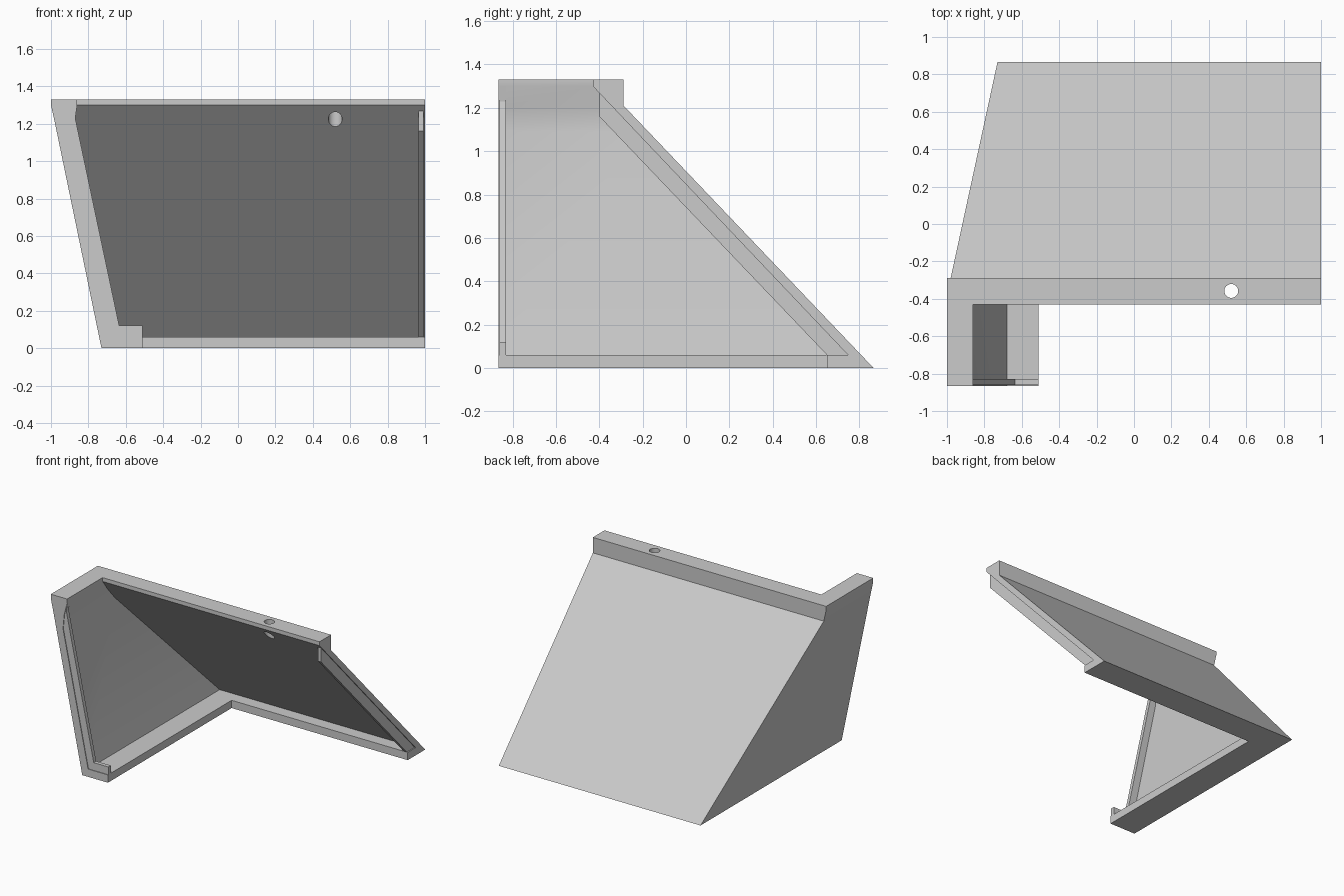
import bpy, bmesh
from mathutils import Matrix

cube = bpy.data.objects.get("Cube")
if cube:
    bpy.data.objects.remove(cube, do_unlink=True)

grey = bpy.data.materials.new("light grey")
grey.use_nodes = True
colour = (0.6, 0.6, 0.6, 1)
grey.diffuse_color = colour
grey.node_tree.nodes["Principled BSDF"].inputs["Base Color"].default_value = colour


def finish(name, bm):
    bmesh.ops.recalc_face_normals(bm, faces=bm.faces)
    mesh = bpy.data.meshes.new(name)
    bm.to_mesh(mesh)
    bm.free()
    mesh.materials.append(grey)
    obj = bpy.data.objects.new(name, mesh)
    bpy.context.collection.objects.link(obj)
    return obj


def loft(name, sections):
    """Join matching closed sections and cap both ends."""
    bm = bmesh.new()
    rings = [[bm.verts.new(p) for p in s] for s in sections]
    n = len(rings[0])
    for a, b in zip(rings, rings[1:]):
        for i in range(n):
            j = (i + 1) % n
            bm.faces.new((a[i], a[j], b[j], b[i]))
    bm.faces.new(rings[0])
    bm.faces.new(rings[-1])
    return finish(name, bm)


# Mitred corner shell: side wall x, back panel y, shared height z
profile = [
    (-0.73, 0.865, 0), (-0.98, -0.288, 1.21), (-1, -0.288, 1.30),
    (-1, -0.288, 1.33), (-0.86, -0.43, 1.33), (-0.86, -0.43, 1.30),
    (-0.885, -0.335, 1.20), (-0.895, -0.231, 1.09), (-0.68, 0.747, 0.06),
    (-0.51, 0.65, 0.06), (-0.51, 0.65, 0),
]
shell = loft("corner_shell", [
    [(1, y, z) for x, y, z in profile],
    [(x, y, z) for x, y, z in profile],
    [(x, -0.865, z) for x, y, z in profile],
])

# Round hole through the top rail
bm = bmesh.new()
bmesh.ops.create_cone(bm, cap_ends=True, segments=32, radius1=0.037, radius2=0.037,
                      depth=0.5, matrix=Matrix.Translation((0.52, -0.358, 1.25)))
cutter = finish("hole_cutter", bm)
cutter.hide_render = True
cut = shell.modifiers.new("hole", 'BOOLEAN')
cut.object = cutter
cut.operation = 'DIFFERENCE'
cut.solver = 'EXACT'
bpy.context.view_layer.objects.active = shell
shell.select_set(True)
bpy.ops.object.modifier_apply(modifier=cut.name)
bpy.data.objects.remove(cutter, do_unlink=True)
bpy.ops.object.shade_smooth_by_angle()

# Rib stiffening the open end of the back panel
rib = [(-0.40, 1.27), (-0.40, 1.16), (0.65, 0.06), (0.66, 0.04), (0.79, 0.04), (-0.36, 1.25)]
loft("end_rib", [[(x, y, z) for y, z in rib] for x in (0.965, 0.992)])

# Lip along the front edge of the side wall and floor strip
lip = [(-0.86, 1.30), (-0.87, 1.23), (-0.635, 0.12), (-0.51, 0.12),
       (-0.51, 0.05), (-0.52, 0.03), (-0.70, 0.03), (-0.94, 1.31)]
loft("front_lip", [[(x, y, z) for x, z in lip] for y in (-0.86, -0.83)])
